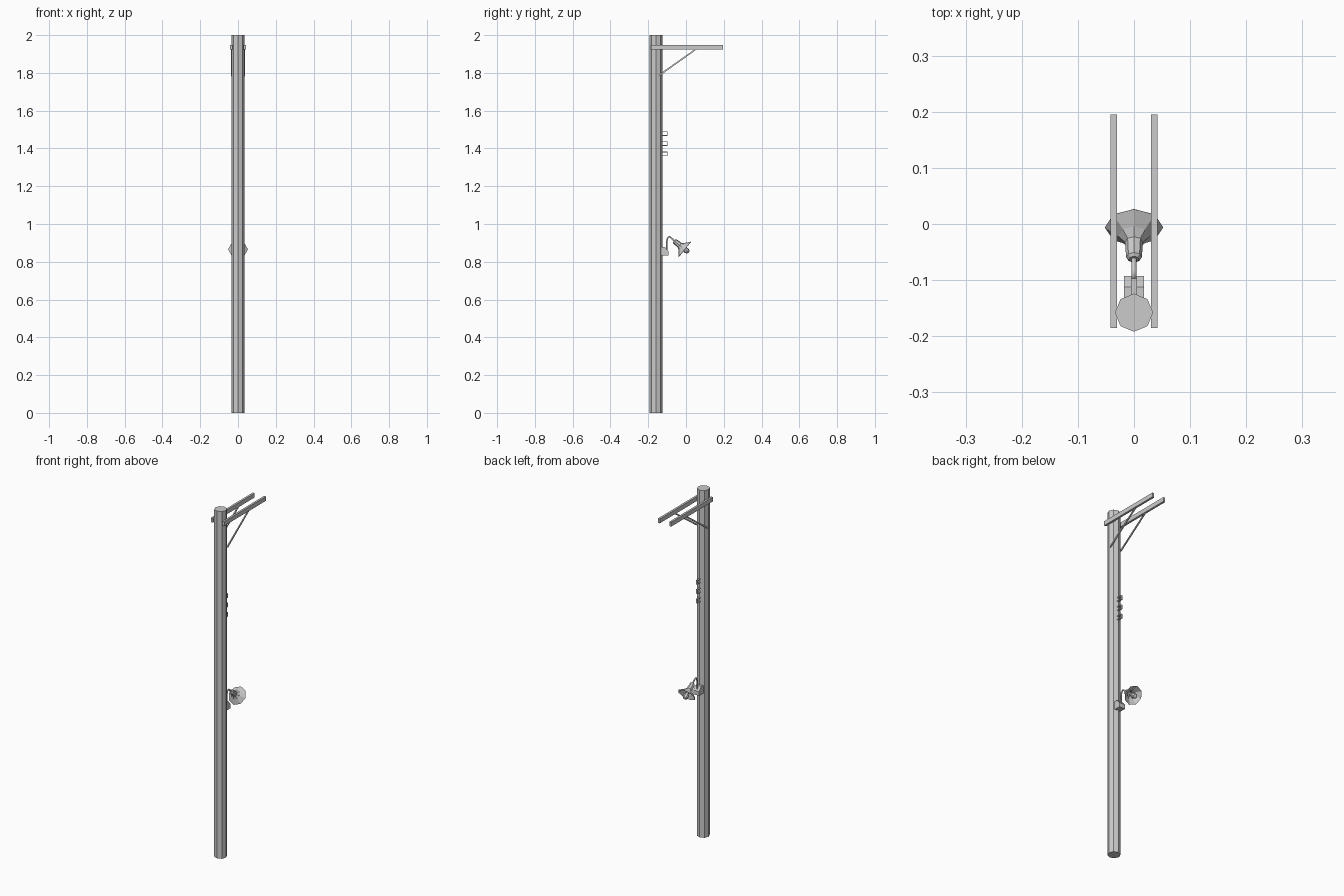
import bpy, bmesh, math
from mathutils import Vector, Matrix

if "Cube" in bpy.data.objects:
    bpy.data.objects.remove(bpy.data.objects["Cube"])


def make(name, bm):
    bmesh.ops.recalc_face_normals(bm, faces=bm.faces)
    me = bpy.data.meshes.new(name)
    bm.to_mesh(me)
    bm.free()
    ob = bpy.data.objects.new(name, me)
    bpy.context.collection.objects.link(ob)
    return ob


def extrude_x(name, profile, x0, x1):
    """Closed (y, z) outline extruded from x0 to x1."""
    bm = bmesh.new()
    f = bm.faces.new([bm.verts.new((x0, y, z)) for y, z in profile])
    new = bmesh.ops.extrude_face_region(bm, geom=[f])["geom"]
    bmesh.ops.translate(bm, vec=(x1 - x0, 0, 0),
                        verts=[v for v in new if isinstance(v, bmesh.types.BMVert)])
    return make(name, bm)


def lathe(name, profile, matrix, sides=8, cap_end=True):
    """Revolve (radius, height) points around z, then place by matrix."""
    bm = bmesh.new()
    rings = [[bm.verts.new((r * math.cos(i * math.tau / sides),
                            r * math.sin(i * math.tau / sides), h))
              for i in range(sides)] for r, h in profile]
    for a, b in zip(rings, rings[1:]):
        for i in range(sides):
            j = (i + 1) % sides
            bm.faces.new((a[i], a[j], b[j], b[i]))
    bm.faces.new(rings[0])
    if cap_end:
        bm.faces.new(rings[-1])
    bm.transform(matrix)
    return make(name, bm)


# Octagonal pole
lathe("pole", [(0.034, 0), (0.034, 2)], Matrix.Translation((0, -0.158, 0)))

# Paired cross beams and diagonal braces
for side, s in (("left", -1), ("right", 1)):
    extrude_x("beam_" + side, [(-0.185, 1.923), (0.195, 1.923),
                               (0.195, 1.948), (-0.185, 1.948)], s * 0.030, s * 0.042)
    extrude_x("brace_" + side, [(-0.147, 1.782), (-0.142, 1.782), (0.058, 1.925),
                                (0.046, 1.925), (-0.147, 1.789)], s * 0.031, s * 0.037)

# Three C-shaped wire brackets
for k, z in enumerate((1.371, 1.425, 1.479)):
    h, t, y0, y1 = 0.012, 0.004, -0.130, -0.097
    extrude_x("wire_bracket_%d" % (k + 1),
              [(y0, z - h), (y1, z - h), (y1, z + h), (y0, z + h),
               (y0, z + h - t), (y1 - t, z + h - t),
               (y1 - t, z - h + t), (y0, z - h + t)], -0.005, 0.005)

# Lamp mounting box with chamfered top
extrude_x("lamp_box", [(-0.135, 0.832), (-0.093, 0.832), (-0.093, 0.856),
                       (-0.112, 0.878), (-0.135, 0.878)], -0.018, 0.018)

# Curved lamp arm
cu = bpy.data.curves.new("lamp_arm", "CURVE")
cu.dimensions = "3D"
cu.bevel_depth = 0.0045
cu.bevel_resolution = 1
cu.use_fill_caps = True
path = [(-0.103, 0.855), (-0.102, 0.905), (-0.098, 0.924), (-0.090, 0.933),
        (-0.081, 0.930), (-0.060, 0.909)]
sp = cu.splines.new("POLY")
sp.points.add(len(path) - 1)
for p, (y, z) in zip(sp.points, path):
    p.co = (0, y, z, 1)
bpy.context.collection.objects.link(bpy.data.objects.new("lamp_arm", cu))

# Tilted flared shade, its local z running out of the opening
axis = Vector((0, 0.78, -0.62)).normalized()
side = Vector((1, 0, 0))
up = axis.cross(side)
tilt = Matrix((side, up, axis)).transposed().to_4x4()
place = Matrix.Translation((0, -0.006, 0.866)) @ tilt
shade = lathe("lamp_shade", [(0.009, -0.073), (0.014, -0.068), (0.016, -0.034),
                             (0.028, -0.020), (0.052, 0.0)], place, cap_end=False)
thick = shade.modifiers.new("thickness", "SOLIDIFY")
thick.thickness = 0.0015

# Bulb with its stem inside the shade
lathe("bulb", [(0.007, -0.035), (0.009, -0.010), (0.014, 0.002), (0.015, 0.012),
               (0.011, 0.022), (0.004, 0.026)], place)
